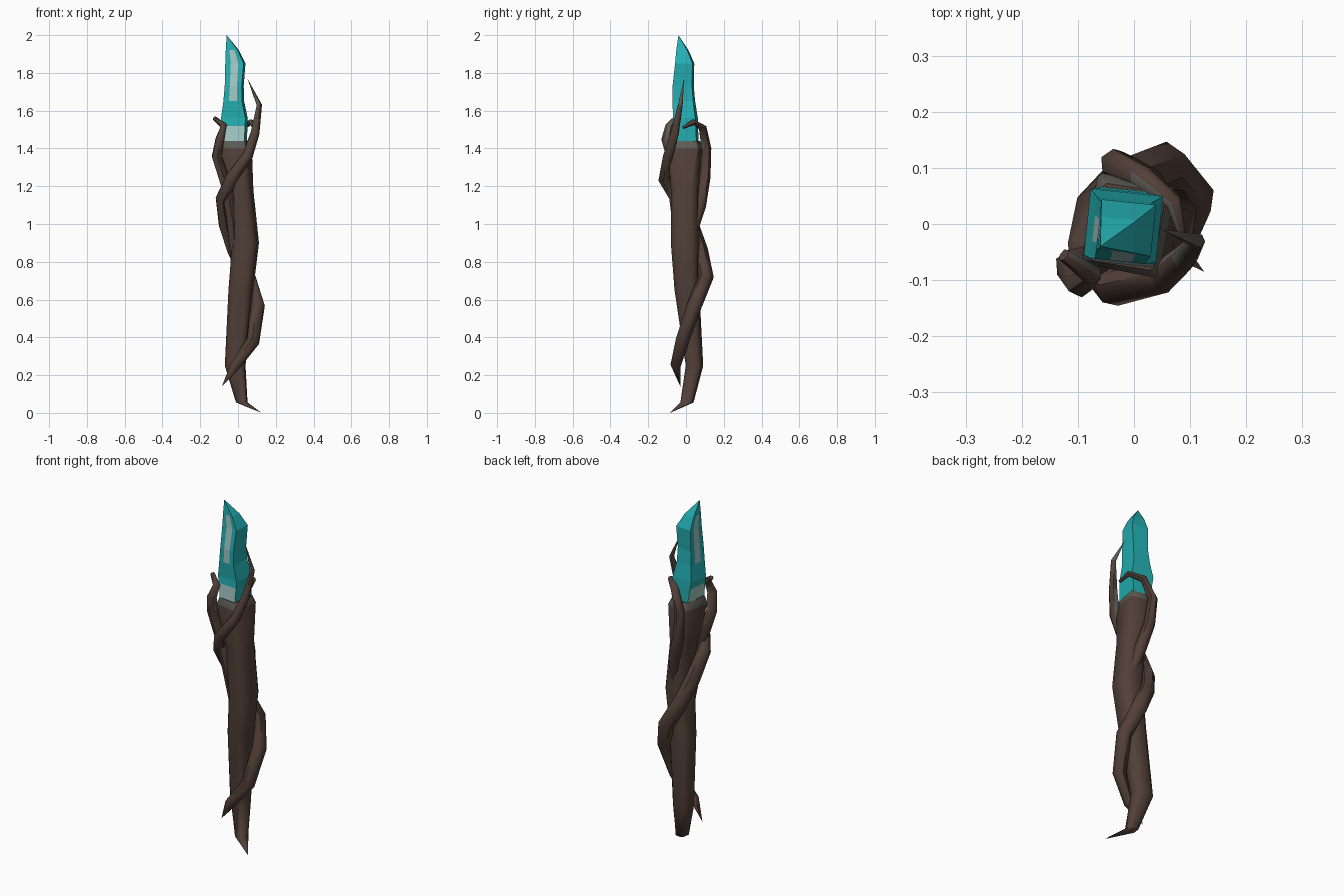
import bpy, bmesh
from math import cos, sin, pi, radians
from mathutils import Vector, Matrix

cube = bpy.data.objects.get("Cube")
if cube:
    bpy.data.objects.remove(cube)


def material(name, rgb):
    m = bpy.data.materials.new(name)
    m.use_nodes = True
    m.diffuse_color = (*rgb, 1)
    bsdf = m.node_tree.nodes["Principled BSDF"]
    bsdf.inputs["Base Color"].default_value = (*rgb, 1)
    bsdf.inputs["Roughness"].default_value = 0.8
    return m


BARK = material("dark bark", (0.085, 0.051, 0.039))
ASH = material("grey bark", (0.11, 0.105, 0.09))
TEAL = material("teal crystal", (0.017, 0.42, 0.44))
PALE = material("pale crystal", (0.36, 0.58, 0.56))


def box_ring(x0, x1, y0, y1, z, ts, turn=-8):
    """Slightly turned rectangle, with points at fractions ts of each side."""
    c = Vector(((x0 + x1) / 2, (y0 + y1) / 2, z))
    hx, hy = (x1 - x0) * 0.47, (y1 - y0) * 0.47
    rot = Matrix.Rotation(radians(turn), 3, 'Z')
    k = [c + rot @ Vector((sx * hx, sy * hy, 0))
         for sx, sy in ((-1, -1), (1, -1), (1, 1), (-1, 1))]
    return [k[i].lerp(k[(i + 1) % 4], t) for i in range(4) for t in ts]


def loft(name, rings, mats, rule, smooth):
    """Skin rings of points; a ring of one point makes a tip.
    rule(level, column, face) gives the material index."""
    bm = bmesh.new()
    vs = [[bm.verts.new(p) for p in r] for r in rings]
    n = max(len(r) for r in rings)
    made = []
    for lv, (a, b) in enumerate(zip(vs, vs[1:])):
        for i in range(n):
            j = (i + 1) % n
            if len(a) == 1:
                f = bm.faces.new((a[0], b[j], b[i]))
            elif len(b) == 1:
                f = bm.faces.new((a[i], a[j], b[0]))
            else:
                f = bm.faces.new((a[i], a[j], b[j], b[i]))
            made.append((lv, i, f))
    for end in (vs[0], vs[-1]):
        if len(end) > 1:
            bm.faces.new(end)
    bmesh.ops.recalc_face_normals(bm, faces=bm.faces)
    for lv, i, f in made:
        f.material_index = rule(lv, i, f)
        f.smooth = smooth
    me = bpy.data.meshes.new(name)
    bm.to_mesh(me)
    bm.free()
    for m in mats:
        me.materials.append(m)
    ob = bpy.data.objects.new(name, me)
    bpy.context.collection.objects.link(ob)
    if smooth:
        bpy.ops.object.select_all(action='DESELECT')
        ob.select_set(True)
        bpy.context.view_layer.objects.active = ob
        bpy.ops.object.shade_smooth_by_angle(angle=radians(60))
    return ob


# Shaft: bent foot, swelling middle, chamfered grey socket on top
CUT = (0.2, 0.8)
shaft = [[Vector((0.125, -0.085, 0.0))]]
for x0, x1, y0, y1, z in (
        (-0.01, 0.05, -0.03, 0.04, 0.055),
        (-0.07, 0.04, 0.0, 0.09, 0.25),
        (-0.05, 0.08, -0.06, 0.07, 0.65),
        (-0.03, 0.11, -0.08, 0.07, 0.90),
        (-0.05, 0.08, -0.08, 0.07, 1.18)):
    shaft.append(box_ring(x0, x1, y0, y1, z, CUT))
SQUARE = (0.05, 0.95)
shaft.append(box_ring(-0.085, 0.065, -0.09, 0.085, 1.40, SQUARE, -11))
shaft.append(box_ring(-0.07, 0.05, -0.08, 0.07, 1.44, SQUARE, -9))
loft("shaft", shaft, (BARK, ASH), lambda lv, i, f: int(lv == 6), True)

# Crystal: faceted, with pale panels on the front and the -x side
COLS = (0, 0.3, 0.72)
crystal = [box_ring(*r, COLS, -6) for r in (
    (-0.062, 0.042, -0.078, 0.065, 1.42),
    (-0.068, 0.044, -0.076, 0.065, 1.44),
    (-0.080, 0.048, -0.070, 0.062, 1.52),
    (-0.088, 0.050, -0.066, 0.060, 1.56),
    (-0.075, 0.030, -0.070, 0.047, 1.65),
    (-0.068, 0.028, -0.070, 0.040, 1.73),
    (-0.066, 0.038, -0.056, 0.042, 1.85),
    (-0.064, 0.004, -0.050, 0.012, 1.92))]
crystal.append([Vector((-0.06, -0.04, 2.0))])


def panels(lv, i, f):
    side, col = divmod(i, len(COLS))
    return int(side in (0, 3) and (lv == 1 or (col == 1 and lv in (4, 5, 6))))


loft("crystal", crystal, (TEAL, PALE), panels, False)


# Vines: tapered tubes along a bent path, grey where they face the crystal
def vine(name, path, sides=6, grey_from=1.38):
    pts = [Vector(p[:3]) for p in path]
    rings, old, frame = [], None, None
    for k, p in enumerate(pts):
        a, b = pts[max(k - 1, 0)], pts[min(k + 1, len(pts) - 1)]
        t = (b - a).normalized()
        if frame is None:
            frame = t.to_track_quat('Z', 'Y')
        else:
            frame = old.rotation_difference(t) @ frame
        old = t
        r = path[k][3]
        if r == 0:
            rings.append([p])
        else:
            rings.append([p + frame @ Vector((r * cos(2 * pi * s / sides),
                                              r * sin(2 * pi * s / sides), 0))
                          for s in range(sides)])

    def rule(lv, i, f):
        c = f.calc_center_median()
        inward = Vector((-c.x, -c.y, 0)).normalized()
        return int(c.z > 1.6 or (c.z > grey_from and f.normal.dot(inward) > 0.5))

    loft(name, rings, (BARK, ASH), rule, True)


vine("long_vine", (
    (-0.085, -0.03, 0.14, 0), (-0.015, -0.055, 0.25, 0.028),
    (0.08, -0.02, 0.38, 0.036), (0.105, 0.045, 0.57, 0.040),
    (0.055, 0.105, 0.72, 0.042), (-0.02, 0.075, 0.86, 0.042),
    (-0.065, 0.03, 0.99, 0.040), (-0.085, -0.045, 1.13, 0.036),
    (-0.035, -0.115, 1.24, 0.033), (0.05, -0.095, 1.36, 0.029),
    (0.09, -0.06, 1.48, 0.024), (0.113, -0.03, 1.63, 0.014),
    (0.05, -0.01, 1.77, 0)))

vine("front_vine", (
    (-0.01, 0.0, 0.78, 0.03), (-0.03, -0.04, 1.02, 0.034),
    (-0.06, -0.065, 1.2, 0.032), (-0.113, -0.075, 1.36, 0.029),
    (-0.095, -0.105, 1.45, 0.026), (-0.075, -0.09, 1.52, 0.019),
    (-0.125, -0.055, 1.56, 0.012)))

vine("back_vine", (
    (0.05, 0.03, 0.95, 0.028), (0.02, 0.075, 1.1, 0.032),
    (-0.02, 0.1, 1.25, 0.030), (-0.035, 0.108, 1.4, 0.026),
    (0.01, 0.088, 1.51, 0.021), (0.07, 0.04, 1.54, 0.015),
    (0.085, -0.015, 1.51, 0.008)))
